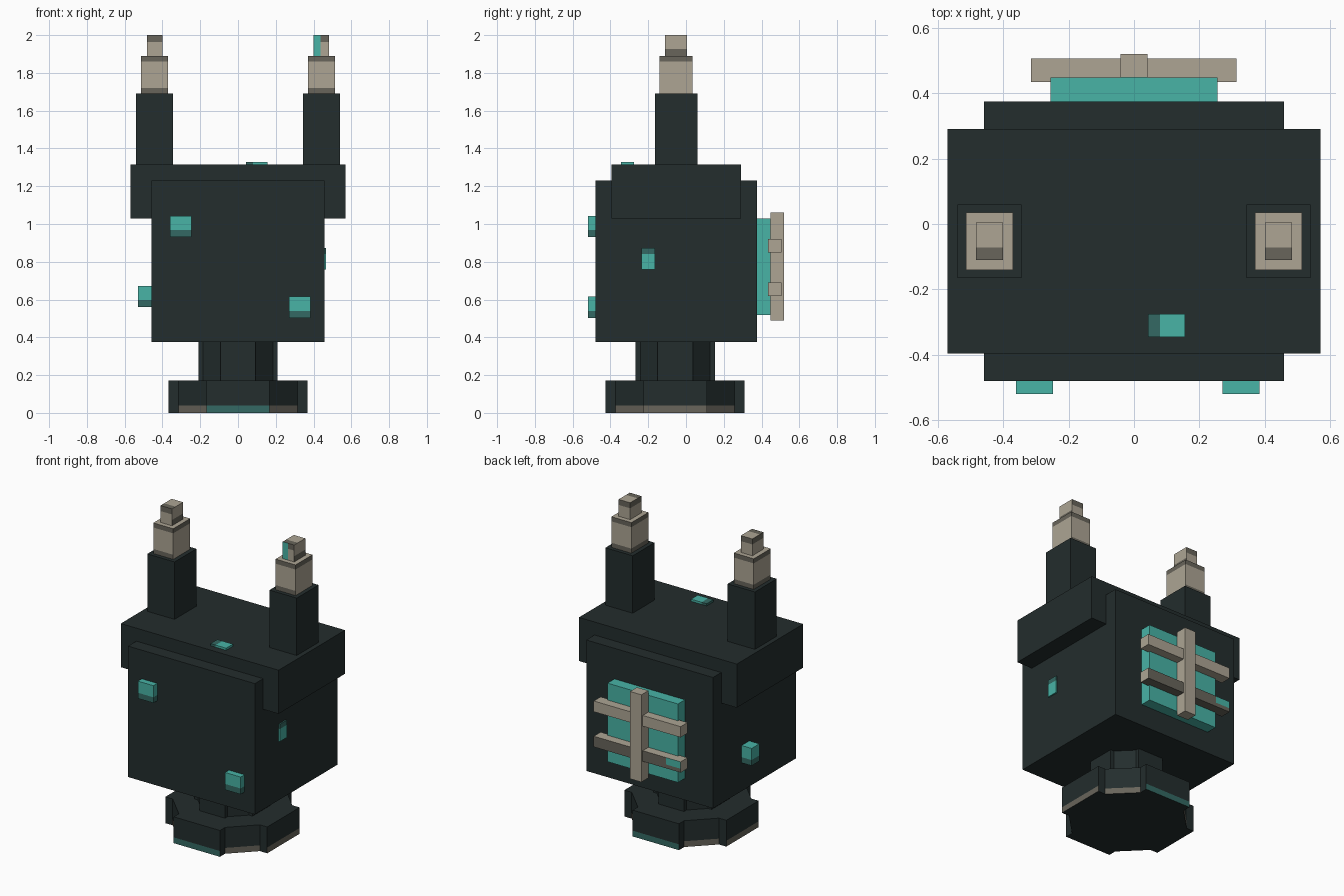
import bpy, bmesh, math
from mathutils import Vector, Matrix

if "Cube" in bpy.data.objects:
    bpy.data.objects.remove(bpy.data.objects["Cube"])


def material(name, rgb):
    """Flat material from 0-255 display values."""
    m = bpy.data.materials.new(name)
    lin = [((c / 255 + 0.055) / 1.055) ** 2.4 for c in rgb]
    m.diffuse_color = (*lin, 1)
    m.use_nodes = True
    m.node_tree.nodes["Principled BSDF"].inputs["Base Color"].default_value = m.diffuse_color
    return m


MATS = [material("charcoal", (35, 45, 45)), material("tan", (173, 165, 148)),
        material("dark tan", (104, 101, 91)), material("teal", (72, 179, 166)),
        material("dark teal", (52, 105, 99))]
DARK, TAN, DTAN, TEAL, DTEAL = range(5)
AXES = (Vector((1, 0, 0)), Vector((0, 1, 0)), Vector((0, 0, 1)))


def finish(name, bm, base, cuts=(), paint=None):
    """Slice along axis planes, colour the faces by rule and make the object."""
    for axis, value in cuts:
        bmesh.ops.bisect_plane(bm, geom=bm.verts[:] + bm.edges[:] + bm.faces[:],
                               plane_co=AXES[axis] * value, plane_no=AXES[axis])
    bmesh.ops.recalc_face_normals(bm, faces=bm.faces[:])
    bm.normal_update()
    for f in bm.faces:
        col = paint(f.calc_center_median(), f.normal) if paint else None
        f.material_index = base if col is None else col
    mesh = bpy.data.meshes.new(name)
    bm.to_mesh(mesh)
    bm.free()
    for m in MATS:
        mesh.materials.append(m)
    ob = bpy.data.objects.new(name, mesh)
    bpy.context.collection.objects.link(ob)
    return ob


def box(name, x, y, z, base, cuts=(), paint=None):
    bm = bmesh.new()
    bmesh.ops.create_cube(bm, size=1)
    for v in bm.verts:
        v.co = [(a + b) / 2 + c * (b - a) for (a, b), c in zip((x, y, z), v.co)]
    return finish(name, bm, base, cuts, paint)


def notched_octagon(name, h, w, d, z0, z1, cuts=(), paint=None):
    """Prism with four long arms of half width w and recessed diagonal sides."""
    cy = -0.057
    bm = bmesh.new()
    ring = []
    for k in range(4):
        rot = Matrix.Rotation(k * math.pi / 2, 3, 'Z')
        for p in ((h, -w), (h, w), (d, w), (w, d)):
            ring.append(bm.verts.new(rot @ Vector((*p, 0)) + Vector((0, cy, z0))))
    face = bm.faces.new(ring)
    ext = bmesh.ops.extrude_face_region(bm, geom=[face])["geom"]
    top = [g for g in ext if isinstance(g, bmesh.types.BMVert)]
    bmesh.ops.translate(bm, verts=top, vec=(0, 0, z1 - z0))
    return finish(name, bm, DARK, cuts, paint)


# Base with a coloured lower rim, and neck
def rim(c, n):
    if c.z > 0.04 or abs(n.z) > 0.5:
        return None
    if abs(n.y) > 0.9:
        return DTEAL if abs(c.x) < 0.1 else None
    if abs(n.x) > 0.9:
        return DTAN if abs(c.y + 0.057) < 0.1 else None
    return DTAN


notched_octagon("base", 0.368, 0.167, 0.315, 0, 0.172, [(2, 0.038)], rim)
notched_octagon("neck", 0.21, 0.093, 0.185, 0.172, 0.376)

# Body and wide upper cap
box("body", (-0.458, 0.458), (-0.48, 0.375), (0.375, 1.23), DARK)
box("cap", (-0.57, 0.57), (-0.395, 0.29), (1.03, 1.315), DARK)


# Two stepped posts
def mid_bands(c, n):
    if abs(n.z) > 0.5:
        return None
    if c.z > 1.86:
        return DTAN
    return DTAN if c.z < 1.72 and n.x < 0.5 else None


def tip_bands(c, n):
    if n.z > 0.5:
        return DTAN if c.y < -0.072 else None
    if n.y < -0.5:
        if 0 < c.x < 0.437:
            return TEAL
        return DTAN if c.z > 1.964 else None
    if n.x > 0.5:
        return DTAN if c.z < 1.927 else None
    return DTAN if c.z > 1.964 else None


for side, s in (("left", -1), ("right", 1)):
    def span(a, b):
        return tuple(sorted((a * s, b * s)))
    box("post_" + side, span(0.343, 0.54), (-0.165, 0.06), (1.315, 1.69), DARK)
    box("post_collar_" + side, span(0.37, 0.514), (-0.14, 0.035), (1.69, 1.89), TAN,
        [(2, 1.72), (2, 1.86)], mid_bands)
    box("post_tip_" + side, span(0.4, 0.483), (-0.11, 0.005), (1.89, 2.0), TAN,
        [(2, 1.927), (2, 1.964), (1, -0.072), (0, 0.437)], tip_bands)

# Small studs on the front, sides and top, each with a darker edge strip
for name, x, y, z, axis, cut, sign in (
        ("stud_front_upper", (-0.36, -0.247), (-0.52, -0.47), (0.93, 1.043), 2, 0.967, -1),
        ("stud_front_lower", (0.27, 0.383), (-0.52, -0.47), (0.502, 0.615), 2, 0.54, -1),
        ("stud_right", (0.44, 0.467), (-0.235, -0.163), (0.76, 0.873), 2, 0.842, 1),
        ("stud_left", (-0.53, -0.45), (0.0, 0.08), (0.56, 0.673), 2, 0.597, -1),
        ("stud_top", (0.043, 0.156), (-0.345, -0.275), (1.3, 1.329), 0, 0.08, -1)):
    box(name, x, y, z, TEAL, [(axis, cut)],
        lambda c, n, a=axis, v=cut, s=sign: DTEAL if (c[a] - v) * s > 0 else None)

# Back panel with crossed bars
box("back_panel", (-0.255, 0.255), (0.37, 0.447), (0.517, 1.03), TEAL)
box("back_bar_vertical", (-0.041, 0.041), (0.447, 0.519), (0.49, 1.06), TAN)
box("back_bar_upper", (-0.315, 0.313), (0.434, 0.505), (0.85, 0.92), TAN)


def lower_bar(c, n):
    if n.y > 0.5:
        return TEAL if c.x < -0.21 and c.z > 0.645 else DTAN
    return DTAN if n.z < -0.5 else None


box("back_bar_lower", (-0.315, 0.313), (0.434, 0.505), (0.62, 0.69), TAN,
    [(0, -0.21), (2, 0.645)], lower_bar)
